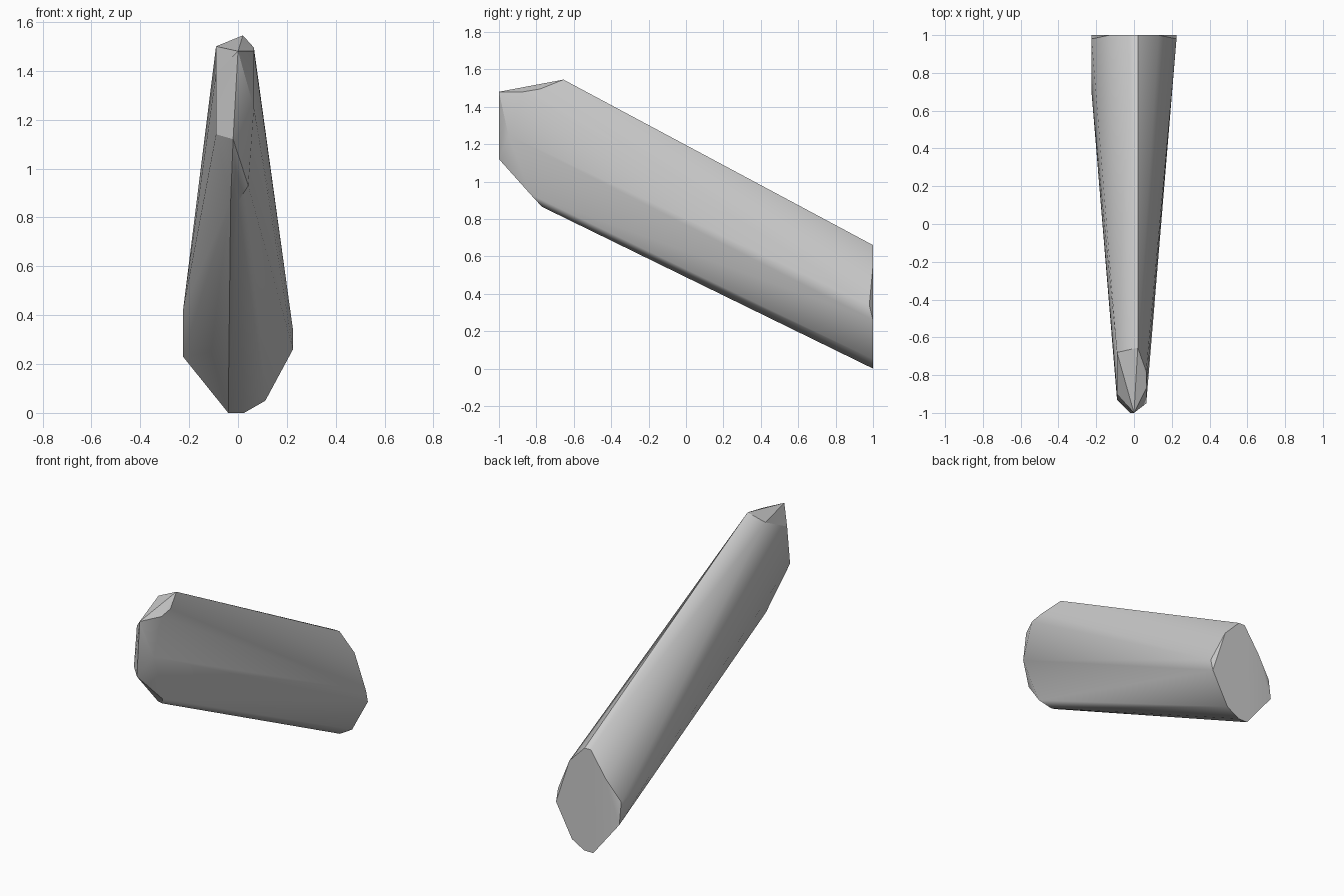
import bpy, bmesh, math

cube = bpy.data.objects.get("Cube")
if cube:
    bpy.data.objects.remove(cube, do_unlink=True)

grey = bpy.data.materials.new("plain_grey")
grey.use_nodes = True
colour = (0.6, 0.6, 0.6, 1)
grey.diffuse_color = colour
grey.node_tree.nodes["Principled BSDF"].inputs["Base Color"].default_value = colour

# flat rear end, as x, z
rear = [(-.04, 0), (.025, 0), (.112, .05), (.225, .26), (.13, .55),
        (.022, .66), (-.022, .66), (-.13, .5), (-.225, .23)]
points = [(x, 1, z) for x, z in rear]

# chamfered shoulders near the rear
points += [(.225, .98, .34), (-.225, .98, .37), (-.225, .7, .42), (-.11, .66, .25)]

# pointed front end: top, nose edge, sides, underside
points += [(.02, -.655, 1.545), (-.09, -.68, 1.5), (.065, -.78, 1.495),
           (0, -1, 1.48), (-.02, -1, 1.12),
           (.065, -.87, 1.48), (.065, -.95, 1.25),
           (-.09, -.9, 1.39), (-.09, -.93, 1.14),
           (.042, -.83, .93), (0, -.77, .865), (-.03, -.77, .87)]

# tapered leaning body wrapped around the end profiles
bm = bmesh.new()
for p in points:
    bm.verts.new(p)
hull = bmesh.ops.convex_hull(bm, input=bm.verts[:])
loose = [v for v in bm.verts if not v.link_faces]
bmesh.ops.delete(bm, geom=loose, context='VERTS')
bmesh.ops.dissolve_limit(bm, angle_limit=math.radians(1),
                         verts=bm.verts[:], edges=bm.edges[:])
bmesh.ops.recalc_face_normals(bm, faces=bm.faces[:])
mesh = bpy.data.meshes.new("tapered_body")
bm.to_mesh(mesh)
bm.free()
mesh.materials.append(grey)
body = bpy.data.objects.new("tapered_body", mesh)
bpy.context.collection.objects.link(body)

# soft long sides, crisp end facets
bpy.context.view_layer.objects.active = body
body.select_set(True)
bpy.ops.object.shade_smooth_by_angle(angle=math.radians(30))
